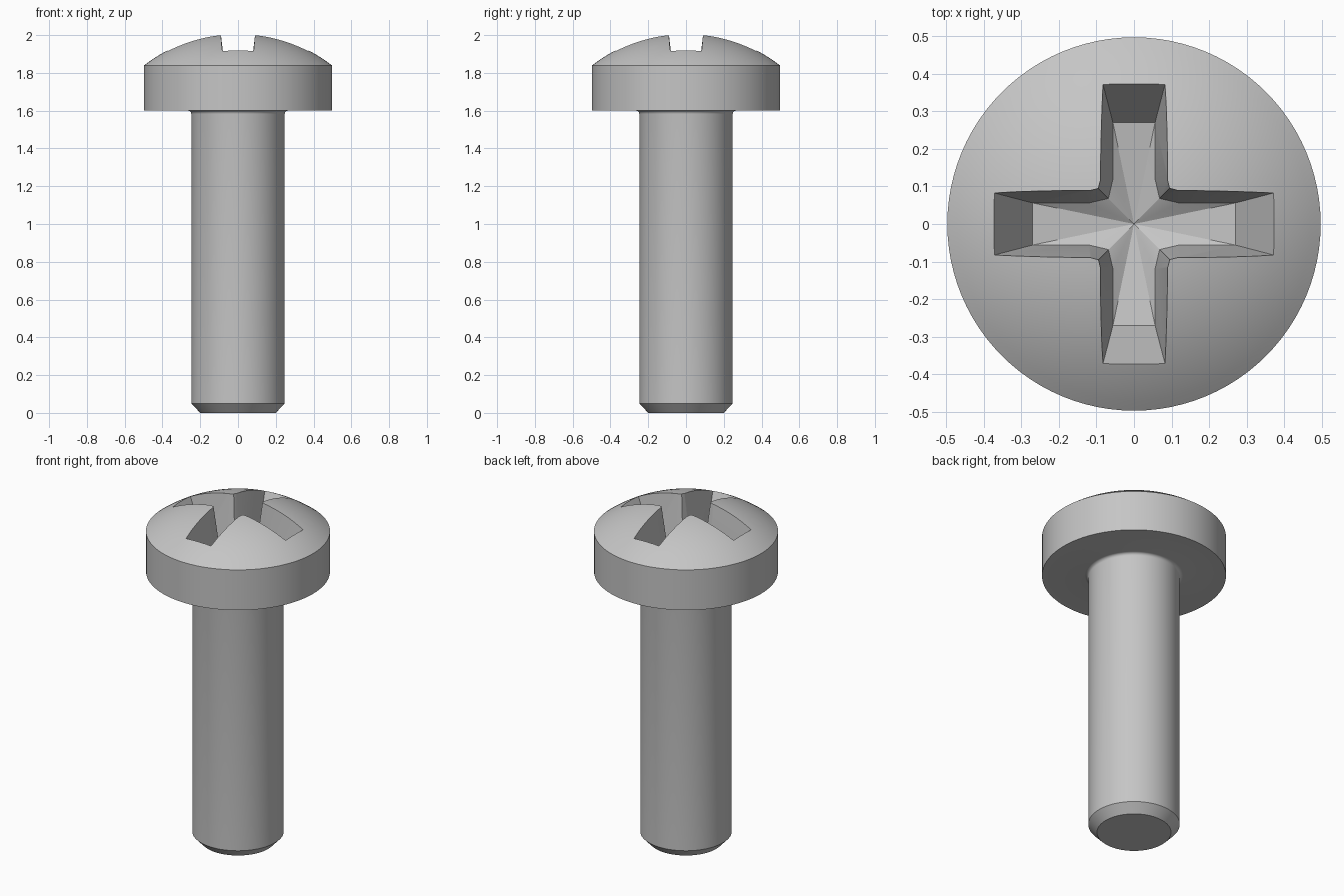
import bpy, bmesh
from math import sin, cos, pi, asin, radians

default = bpy.data.objects.get("Cube")
if default:
    bpy.data.objects.remove(default)

SEGMENTS = 96
HEAD_R, SHANK_R = 0.497, 0.247
UNDERSIDE, RIM, APEX = 1.6, 1.84, 2.01

steel = bpy.data.materials.new("steel_grey")
steel.use_nodes = True
steel.diffuse_color = (0.56, 0.56, 0.56, 1)
steel.node_tree.nodes["Principled BSDF"].inputs["Base Color"].default_value = (0.56, 0.56, 0.56, 1)


def make_object(name, bm):
    bmesh.ops.recalc_face_normals(bm, faces=bm.faces)
    mesh = bpy.data.meshes.new(name)
    bm.to_mesh(mesh)
    bm.free()
    mesh.materials.append(steel)
    obj = bpy.data.objects.new(name, mesh)
    bpy.context.collection.objects.link(obj)
    return obj


def lathe(name, profile):
    """Revolve (radius, height) points that start and end on the axis."""
    bm = bmesh.new()
    verts = [bm.verts.new((r, 0, z)) for r, z in profile]
    edges = [bm.edges.new(pair) for pair in zip(verts, verts[1:])]
    bmesh.ops.spin(bm, geom=verts + edges, cent=(0, 0, 0), axis=(0, 0, 1),
                   angle=2 * pi, steps=SEGMENTS, use_merge=True)
    bmesh.ops.remove_doubles(bm, verts=bm.verts, dist=1e-5)
    return make_object(name, bm)


def cross_ring(bm, z, end, half_width, shoulder, corner):
    """Plus-shaped outline: one quarter repeated four times."""
    quarter = [(end, -half_width), (end, half_width), shoulder,
               (corner, corner), shoulder[::-1]]
    ring = []
    for k in range(4):
        c, s = cos(k * pi / 2), sin(k * pi / 2)
        ring += [bm.verts.new((c * x - s * y, s * x + c * y, z)) for x, y in quarter]
    return ring


# Shank with chamfered tip and small fillet, flat underside, domed head
fillet = 0.018
profile = [(0, 0), (0.2, 0), (SHANK_R, 0.05)]
for i in range(6):
    a = i / 5 * pi / 2
    profile.append((SHANK_R + fillet * (1 - cos(a)), UNDERSIDE - fillet + fillet * sin(a)))
profile += [(HEAD_R, UNDERSIDE), (HEAD_R, RIM)]
rise = APEX - RIM
dome_r = (HEAD_R ** 2 + rise ** 2) / (2 * rise)
rim_angle = asin(HEAD_R / dome_r)
RINGS = 16
for i in range(RINGS - 1, -1, -1):
    a = rim_angle * i / RINGS
    profile.append((dome_r * sin(a), APEX - dome_r + dome_r * cos(a)))
screw = lathe("screw_body", profile)

# Tapered cross recess with a shallow conical floor
bm = bmesh.new()
low = cross_ring(bm, 1.71, 0.27, 0.056, (0.12, 0.056), 0.068)
high = cross_ring(bm, 2.1, 0.463, 0.1065, (0.113, 0.102), 0.1045)
centre = bm.verts.new((0, 0, 1.67))
for i in range(len(low)):
    j = (i + 1) % len(low)
    bm.faces.new((low[i], low[j], high[j], high[i]))
    bm.faces.new((centre, low[j], low[i]))
bm.faces.new(high)
recess = make_object("recess_cutter", bm)
recess.hide_render = True

cut = screw.modifiers.new("cross_recess", 'BOOLEAN')
cut.operation = 'DIFFERENCE'
cut.solver = 'EXACT'
cut.object = recess
bpy.ops.object.select_all(action='DESELECT')
bpy.context.view_layer.objects.active = screw
screw.select_set(True)
bpy.ops.object.modifier_apply(modifier=cut.name)
bpy.data.objects.remove(recess)

bpy.ops.object.shade_smooth_by_angle(angle=radians(25))
